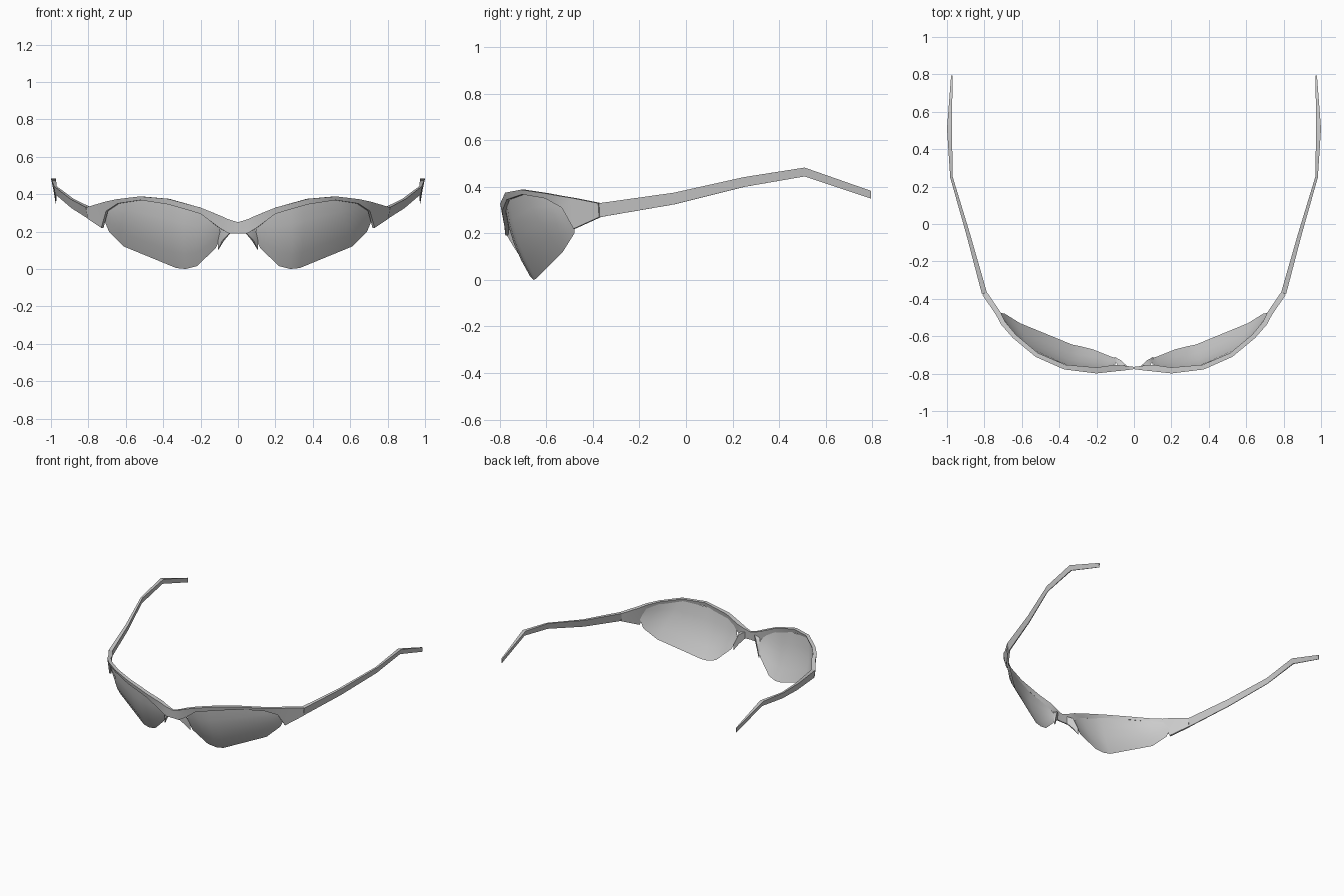
import bpy, math
from mathutils import Vector

cube = bpy.data.objects.get("Cube")
if cube:
    bpy.data.objects.remove(cube, do_unlink=True)


def material(name, rgb):
    m = bpy.data.materials.new(name)
    m.use_nodes = True
    m.diffuse_color = (*rgb, 1)
    m.node_tree.nodes["Principled BSDF"].inputs["Base Color"].default_value = (*rgb, 1)
    return m


def finish(name, verts, faces, mat, angle):
    """Make a smooth-shaded object mirrored to the other side."""
    mesh = bpy.data.meshes.new(name)
    mesh.from_pydata(verts, [], faces)
    mesh.materials.append(mat)
    ob = bpy.data.objects.new(name, mesh)
    bpy.context.collection.objects.link(ob)
    bpy.ops.object.select_all(action='DESELECT')
    ob.select_set(True)
    bpy.context.view_layer.objects.active = ob
    bpy.ops.object.shade_smooth_by_angle(angle=math.radians(angle))
    mod = ob.modifiers.new("Mirror", 'MIRROR')
    mod.use_clip = True
    return ob


def loft(name, stations, mat, bottom=0.4, open_start=False):
    """Sweep a tapered bar through stations of (x, y, low z, high z, width)."""
    verts, faces = [], []
    for i, (x, y, lo, hi, w) in enumerate(stations):
        a, b = stations[max(i - 1, 0)], stations[min(i + 1, len(stations) - 1)]
        t = Vector((b[0] - a[0], b[1] - a[1])).normalized()
        n = Vector((t.y, -t.x)) * w / 2
        if open_start and i == 0:
            n = Vector((0, -w / 2))
        for s, z in ((1, hi), (-1, hi), (-bottom, lo), (bottom, lo)):
            verts.append((x + n.x * s, y + n.y * s, z))
    for i in range(len(stations) - 1):
        for k in range(4):
            j = (k + 1) % 4
            faces.append((4 * i + k, 4 * i + j, 4 * i + 4 + j, 4 * i + 4 + k))
    last = 4 * (len(stations) - 1)
    faces.append((last, last + 1, last + 2, last + 3))
    if not open_start:
        faces.append((3, 2, 1, 0))
    return finish(name, verts, faces, mat, 50)


grey = material("grey", (0.6, 0.6, 0.6))

# Lenses: rows bowed outward between the brow edge and the lower edge
top = [(.10, -.75, .23), (.14, -.765, .265), (.20, -.775, .30), (.28, -.77, .325),
       (.35, -.757, .345), (.53, -.69, .373), (.63, -.60, .357), (.70, -.51, .33)]
low = [(.09, -.72, .17), (.12, -.71, .11), (.22, -.67, .015), (.28, -.655, 0),
       (.33, -.645, .005), (.61, -.53, .12), (.69, -.48, .20), (.715, -.475, .26)]
rows, n = 5, len(top)
verts, faces = [], []
for r in range(rows):
    t = r / (rows - 1)
    for i in range(n):
        p = Vector(top[i]).lerp(Vector(low[i]), t)
        bow = 0.09 * t * (1 - t) * math.sin(math.pi * i / (n - 1))
        verts.append(p + Vector((0.5, -1, 0)) * bow)
for r in range(rows - 1):
    for i in range(n - 1):
        a = r * n + i
        faces.append((a, a + n, a + n + 1, a + 1))
finish("lenses", verts, faces, grey, 60)

# Bridge and brow bar, widening into the end pieces
loft("brow_and_bridge", [
    (0, -.77, .19, .25, .012), (.05, -.77, .19, .265, .025), (.10, -.77, .22, .287, .035),
    (.20, -.783, .295, .328, .032), (.37, -.765, .345, .375, .026),
    (.52, -.70, .368, .388, .024), (.64, -.60, .35, .373, .024),
    (.70, -.53, .31, .36, .026), (.725, -.48, .22, .352, .028),
    (.80, -.37, .27, .33, .028)], grey, 0.5, True)

# Temples with bent ear tips
loft("temples", [
    (.80, -.37, .27, .33, .028), (.888, -.05, .325, .375, .02),
    (.976, .25, .40, .442, .014), (.987, .51, .445, .483, .026),
    (.974, .795, .35, .383, .008)], grey, 0.25)

# Nose arms along the inner lens edges
loft("nose_arms", [
    (.045, -.765, .19, .24, .02), (.08, -.74, .15, .225, .03),
    (.105, -.715, .105, .15, .01)], grey, 0.5)
